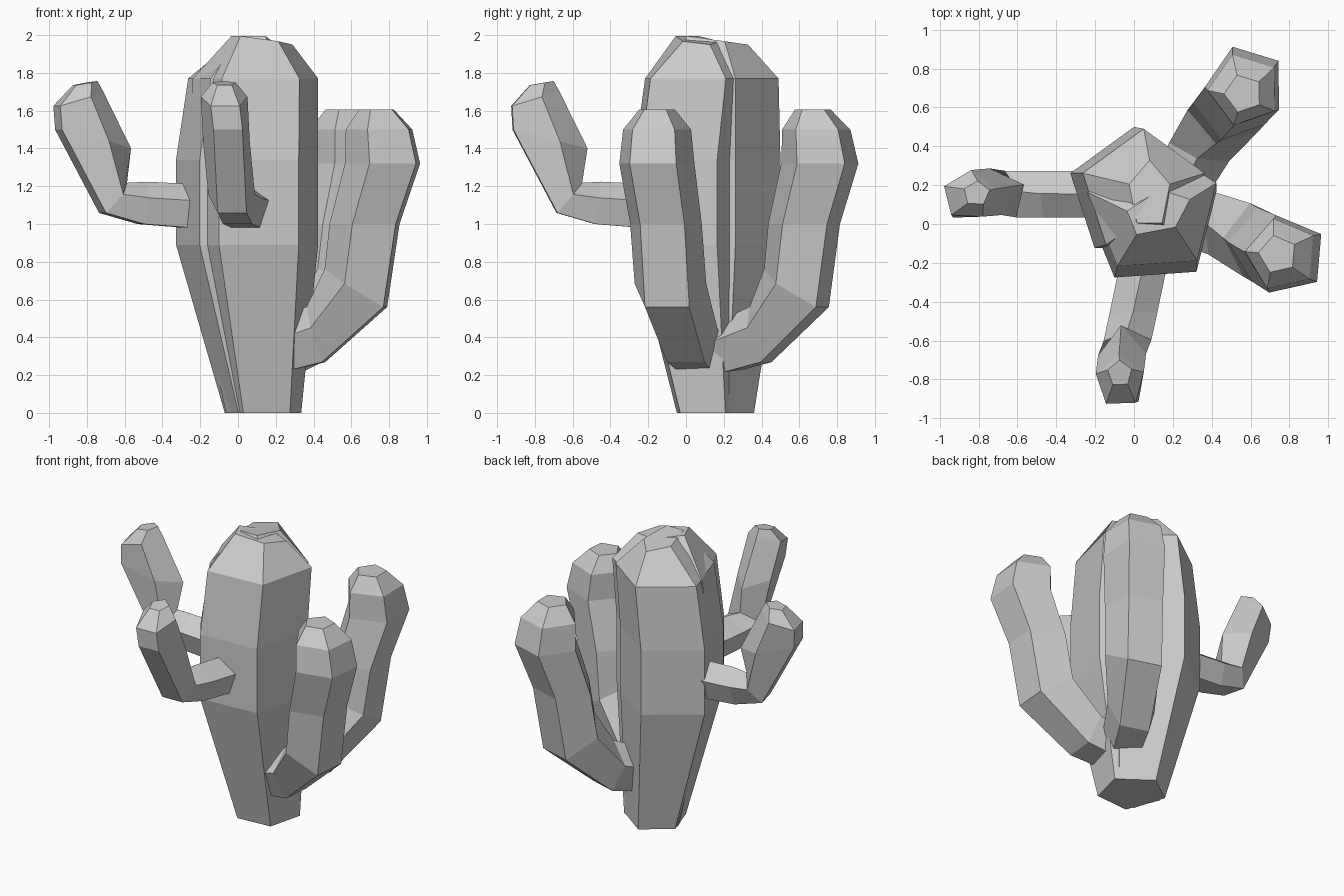
import bpy, bmesh
from math import radians, cos, sin
from mathutils import Matrix, Vector

if "Cube" in bpy.data.objects:
    bpy.data.objects.remove(bpy.data.objects["Cube"])

SIDES = 5


def loft(name, rings, facing=0, turn=0, origin=(0, 0, 0)):
    """Skin pentagon rings (x, y, z, depth radius, width radius, tilt)."""
    place = Matrix.Translation(origin) @ Matrix.Rotation(radians(turn), 4, 'Z')
    face_rot = Matrix.Rotation(radians(facing), 3, 'Z')
    bm = bmesh.new()
    loops = []
    for x, y, z, ru, rv, tilt in rings:
        t = radians(tilt)
        out = face_rot @ Vector((sin(t), 0, -cos(t)))
        side = face_rot @ Vector((0, 1, 0))
        loop = []
        for k in range(SIDES):
            a = radians(36 + 72 * k)
            p = Vector((x, y, z)) + out * (ru * cos(a)) + side * (rv * sin(a))
            loop.append(bm.verts.new(place @ p))
        loops.append(loop)
    for a, b in zip(loops, loops[1:]):
        for k in range(SIDES):
            n = (k + 1) % SIDES
            bm.faces.new((a[k], a[n], b[n], b[k]))
    bm.faces.new(loops[0][::-1])
    bm.faces.new(loops[-1])
    bmesh.ops.recalc_face_normals(bm, faces=bm.faces)
    mesh = bpy.data.meshes.new(name)
    bm.to_mesh(mesh)
    bm.free()
    obj = bpy.data.objects.new(name, mesh)
    bpy.context.collection.objects.link(obj)
    return obj


# Two overlapping stems make the ribbed trunk
loft("trunk_back", [
    (.12, .16, 0, .20, .20, 90),
    (.00, .155, .89, .345, .345, 90),
    (.00, .155, 1.34, .345, .345, 90),
    (.05, .16, 1.77, .33, .33, 90),
    (.08, .15, 1.975, .18, .11, 98)], facing=270)
loft("trunk_front", [
    (.14, .13, 0, .21, .21, 90),
    (.09, .03, .89, .36, .36, 90),
    (.09, .03, 1.34, .36, .36, 90),
    (.10, .08, 1.77, .35, .35, 90),
    (.123, .06, 1.975, .18, .11, 98)], facing=202)

# Thick low arms, the same shape placed twice
thick = [
    (-.60, .17, .33, .15, .15, 10),
    (-.38, .13, .40, .17, .17, 17),
    (-.15, .06, .65, .21, .20, 58),
    (-.10, .04, 1.00, .20, .20, 90),
    (0, 0, 1.32, .215, .21, 90),
    (-.02, 0, 1.50, .19, .19, 90),
    (-.04, 0, 1.605, .10, .10, 90)]
loft("right_arm", thick, turn=-5, origin=(.78, -.16, 0))
loft("back_arm", thick, turn=73, origin=(.575, .71, 0))

# Thin high arms, the same shape placed twice
thin = [
    (-.62, .15, 1.08, .13, .13, 0),
    (-.33, .08, 1.10, .125, .13, 8),
    (-.175, .045, 1.13, .115, .13, 40),
    (-.06, .015, 1.455, .225, .13, 104),
    (.01, 0, 1.66, .146, .13, 73),
    (-.03, 0, 1.745, .07, .065, 80)]
loft("left_arm", thin, turn=194, origin=(-.84, .15, 0))
loft("front_arm", thin, turn=272, origin=(-.072, -.80, 0))
